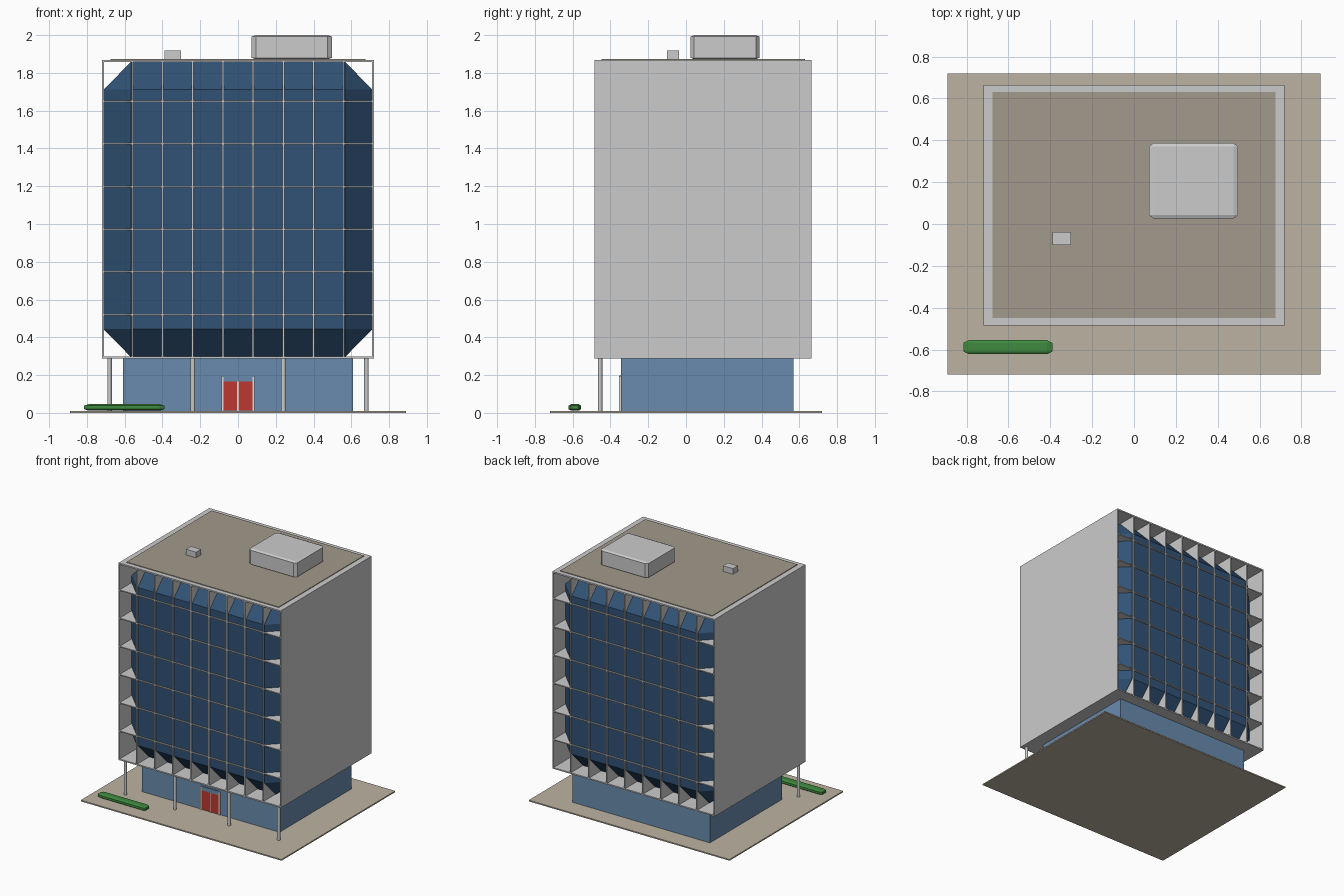
import bpy, bmesh
from itertools import product

if "Cube" in bpy.data.objects:
    bpy.data.objects.remove(bpy.data.objects["Cube"])


def material(name, rgb):
    m = bpy.data.materials.new(name)
    m.diffuse_color = (*rgb, 1)
    m.use_nodes = True
    m.node_tree.nodes["Principled BSDF"].inputs["Base Color"].default_value = m.diffuse_color
    return m


GLASS = material("dark_glass", (0.03, 0.085, 0.18))
LOBBY = material("lobby_glass", (0.14, 0.26, 0.42))
RED = material("red", (0.5, 0.04, 0.03))
WHITE = material("off_white", (0.75, 0.73, 0.68))
PAVING = material("paving", (0.5, 0.45, 0.36))
GRAVEL = material("roof_gravel", (0.36, 0.32, 0.26))
GREEN = material("hedge_green", (0.05, 0.25, 0.05))


def finish(name, bm, mat):
    bmesh.ops.recalc_face_normals(bm, faces=bm.faces)
    me = bpy.data.meshes.new(name)
    bm.to_mesh(me)
    bm.free()
    ob = bpy.data.objects.new(name, me)
    bpy.context.collection.objects.link(ob)
    if mat:
        me.materials.append(mat)
    return ob


def box(name, x, y, z, mat=None, chamfer=None):
    """Box from axis ranges; chamfer gives a cut width per axis."""
    bm = bmesh.new()
    cuts = [(0, 0, 0)]
    if chamfer:
        a, b, c = chamfer
        cuts = [(0, b, c), (a, 0, c), (a, b, 0)]
    for i, j, k in product((0, 1), repeat=3):
        for a, b, c in cuts:
            bm.verts.new((x[i] + a * (1 - 2 * i), y[j] + b * (1 - 2 * j), z[k] + c * (1 - 2 * k)))
    bmesh.ops.convex_hull(bm, input=bm.verts)
    bmesh.ops.dissolve_limit(bm, angle_limit=0.01, verts=bm.verts, edges=bm.edges)
    return finish(name, bm, mat)


def cylinder(name, x, y, z, r):
    bm = bmesh.new()
    bmesh.ops.create_cone(bm, cap_ends=True, segments=12, radius1=r, radius2=r, depth=z[1] - z[0])
    ob = finish(name, bm, None)
    ob.location = (x, y, sum(z) / 2)


# site and lobby
box("paving_slab", (-0.89, 0.89), (-0.72, 0.72), (0, 0.01), PAVING)
box("lobby", (-0.61, 0.61), (-0.345, 0.568), (0.01, 0.292), LOBBY)
box("hedge", (-0.815, -0.39), (-0.622, -0.555), (0.012, 0.046), GREEN, (0.025, 0.013, 0.008))

# tower shell: open front and back
Y = (-0.485, 0.665)
for s, side in ((-1, "left"), (1, "right")):
    box(side + "_wall", sorted((s * 0.71, s * 0.72)), Y, (0.29, 1.865))
box("soffit", (-0.72, 0.72), Y, (0.288, 0.298))
box("roof_slab", (-0.72, 0.72), Y, (1.857, 1.868))

# chamfered glass volume, cut through by fins and floor plates
box("glass_volume", (-0.712, 0.712), (-0.475, 0.655), (0.296, 1.858), GLASS, (0.145, 0.145, 0.147))
for i in range(8):
    x = -0.56 + i * 0.16
    box(f"vertical_fin_{i}", (x - 0.005, x + 0.005), Y, (0.292, 1.86))
for i in range(6):
    z = 0.52 + i * 0.226
    box(f"floor_plate_{i}", (-0.715, 0.715), Y, (z - 0.004, z + 0.004))

# front columns
for i, x in enumerate((-0.68, -0.24, 0.24, 0.68)):
    cylinder(f"column_{i}", x, -0.455, (0.01, 0.29), 0.012)

# entrance
for s, side in ((-1, "left"), (1, "right")):
    box(side + "_door", sorted((s * 0.004, s * 0.076)), (-0.351, -0.343), (0.012, 0.165), RED)
    box(side + "_door_post", sorted((s * 0.076, s * 0.088)), (-0.356, -0.343), (0.01, 0.195), WHITE)
box("door_mullion", (-0.004, 0.004), (-0.352, -0.343), (0.01, 0.165), WHITE)
box("door_transom", (-0.076, 0.076), (-0.351, -0.343), (0.165, 0.197), LOBBY)

# rooftop
box("roof_gravel", (-0.675, 0.675), (-0.448, 0.63), (1.866, 1.873), GRAVEL)
box("plant_room", (0.072, 0.497), (0.025, 0.388), (1.872, 2.0), None, (0.022, 0.018, 0.008))
box("roof_vent", (-0.39, -0.302), (-0.1, -0.038), (1.87, 1.918))
